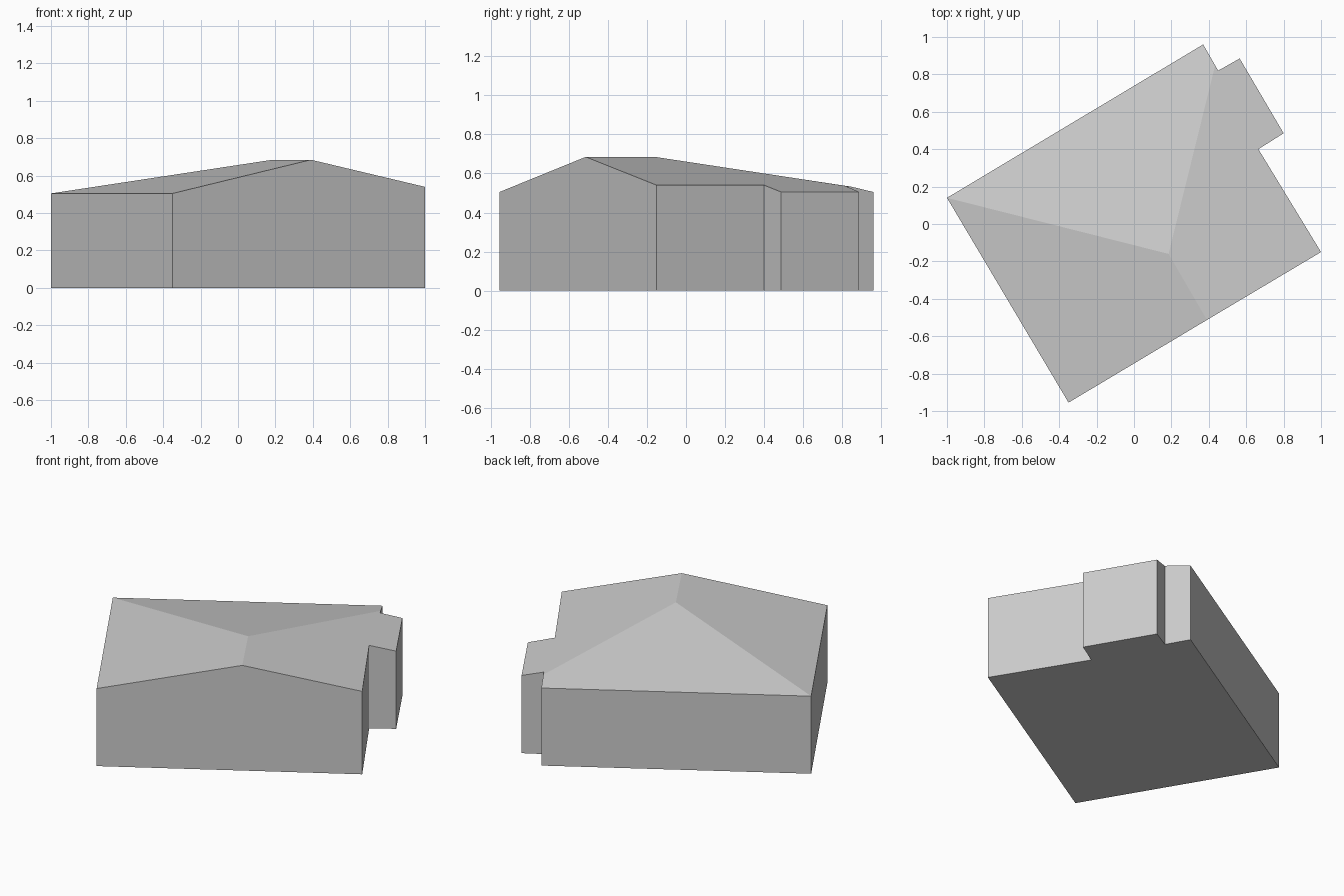
import bpy
import bmesh

cube = bpy.data.objects.get("Cube")
if cube:
    bpy.data.objects.remove(cube, do_unlink=True)

# One plain grey for walls and roof
grey = bpy.data.materials.new("plain_grey")
grey.use_nodes = True
colour = (0.6, 0.6, 0.6, 1)
grey.diffuse_color = colour
grey.node_tree.nodes["Principled BSDF"].inputs["Base Color"].default_value = colour

# Wall outline, anticlockwise, with the eave height at each corner
outline = {
    "west": (-1.0, 0.14, 0.505),
    "south": (-0.35, -0.955, 0.505),
    "gable": (0.39, -0.513, 0.685),
    "east": (1.0, -0.15, 0.54),
    "bay_inner": (0.665, 0.40, 0.54),
    "bay_front": (0.80, 0.485, 0.506),
    "bay_back": (0.565, 0.885, 0.506),
    "notch": (0.45, 0.82, 0.534),
    "hip_end": (0.434, 0.848, 0.532),
    "north": (0.37, 0.96, 0.505),
}
ridge_end = (0.185, -0.16, 0.685)

bm = bmesh.new()
eave = {name: bm.verts.new(p) for name, p in outline.items()}
base = {name: bm.verts.new((x, y, 0)) for name, (x, y, z) in outline.items()}
eave["ridge"] = bm.verts.new(ridge_end)

# Walls and floor
names = list(outline)
for a, b in zip(names, names[1:] + names[:1]):
    bm.faces.new((base[a], base[b], eave[b], eave[a]))
bm.faces.new([base[n] for n in reversed(names)])

# Three roof slopes
slopes = (
    ("west", "south", "gable", "ridge"),
    ("west", "ridge", "hip_end", "north"),
    ("gable", "east", "bay_inner", "bay_front", "bay_back",
     "notch", "hip_end", "ridge"),
)
for slope in slopes:
    bm.faces.new([eave[n] for n in slope])

bmesh.ops.recalc_face_normals(bm, faces=bm.faces)
mesh = bpy.data.meshes.new("house_body")
bm.to_mesh(mesh)
bm.free()
mesh.materials.append(grey)
bpy.context.collection.objects.link(bpy.data.objects.new("house_body", mesh))
